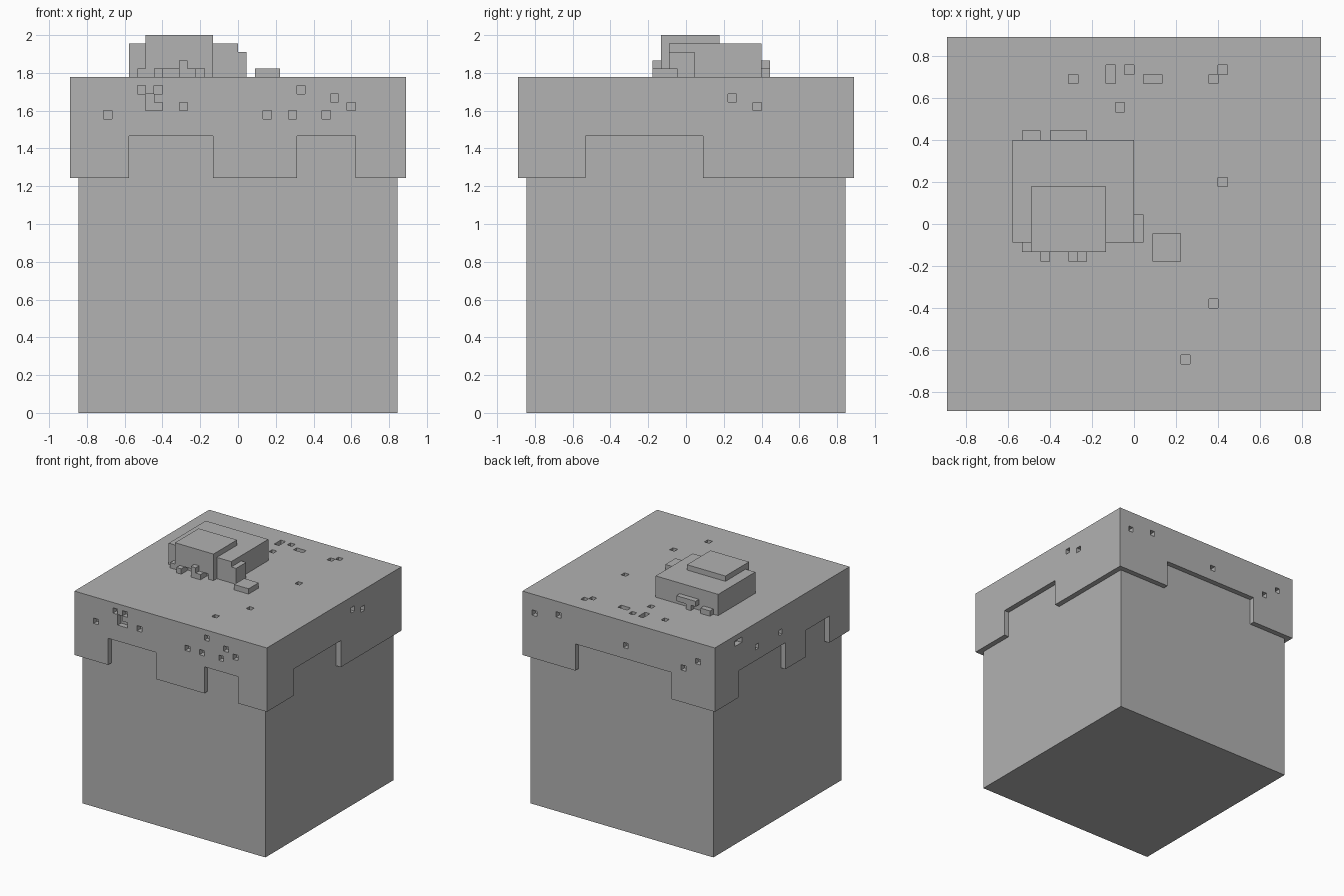
import bpy
import bmesh
from mathutils import Matrix, Vector

default_cube = bpy.data.objects.get("Cube")
if default_cube:
    bpy.data.objects.remove(default_cube, do_unlink=True)

UNIT = 2 / 45          # edge of one small block
HALF = 20              # half width of the cap, in blocks
CAP_LOW, CAP_TOP = 28, 40
NOTCH_TOP = 33

# Single flat material
GREY = (0.445, 0.445, 0.445, 1)
stone = bpy.data.materials.new("stone_grey")
stone.use_nodes = True
stone.diffuse_color = GREY
stone.node_tree.nodes["Principled BSDF"].inputs["Base Color"].default_value = GREY


def add_box(bm, low, high):
    """Add an axis-aligned box, with corners given in block units."""
    low, high = Vector(low) * UNIT, Vector(high) * UNIT
    size = high - low
    place = Matrix.Translation((low + high) / 2) @ Matrix.Diagonal((*size, 1))
    bmesh.ops.create_cube(bm, size=1, matrix=place)


def make_object(name, boxes):
    """Build one object from a list of (low, high) boxes."""
    bm = bmesh.new()
    for low, high in boxes:
        add_box(bm, low, high)
    mesh = bpy.data.meshes.new(name)
    bm.to_mesh(mesh)
    bm.free()
    mesh.materials.append(stone)
    obj = bpy.data.objects.new(name, mesh)
    bpy.context.collection.objects.link(obj)
    return obj


def side_box(side, start, end, bottom, top, shrink=0.003):
    """Box one block deep in a side of the cap, open to the outside."""
    start, end = start + shrink, end - shrink
    bottom, top = bottom + shrink, top - shrink
    inner, outer = HALF - 1, HALF + 1
    if side in ("front", "left"):
        inner, outer = -outer, -inner
    if side in ("front", "back"):
        return (start, inner, bottom), (end, outer, top)
    return (inner, start, bottom), (outer, end, top)


def cut(target, name, boxes):
    """Subtract boxes from the target, then discard the cutter."""
    cutter = make_object(name, boxes)
    cutter.hide_render = True
    mod = target.modifiers.new(name, "BOOLEAN")
    mod.operation = "DIFFERENCE"
    mod.solver = "EXACT"
    mod.use_self = True
    mod.object = cutter
    bpy.context.view_layer.objects.active = target
    bpy.ops.object.modifier_apply(modifier=name)
    bpy.data.objects.remove(cutter, do_unlink=True)


# Main body and overhanging cap
make_object("body", [((-19, -19, 0), (19, 19, CAP_LOW))])
cap = make_object("cap", [((-HALF, -HALF, CAP_LOW), (HALF, HALF, CAP_TOP))])

# Square notches along the lower rim
notches = {
    "front": [(-13, -3), (7, 14)],
    "right": [(-12, 2)],
    "back": [(-11, 9)],
    "left": [(-14, -7), (-1, 13)],
}
cut(cap, "rim_notches", [side_box(side, start, end, CAP_LOW - 1, NOTCH_TOP)
                         for side, spans in notches.items()
                         for start, end in spans])

# Single-block pits in the sides: (position along side, height)
side_pits = {
    "front": [(-16, 35), (-12, 38), (-10, 38), (-7, 36), (3, 35), (6, 35),
              (7, 38), (10, 35), (11, 37), (13, 36)],
    "right": [(5, 37), (8, 36)],
    "back": [(17, 36), (12, 37), (-2, 35), (-14, 34), (-17, 36)],
    "left": [(7, 35), (0, 35)],
}
pits = [side_box(side, pos, pos + 1, height, height + 1)
        for side, cells in side_pits.items() for pos, height in cells]
# Larger pits: a wide one and the foot of an L shape
pits.append(side_box("left", 12, 14, 38, 39))
pits.append(side_box("front", -11, -9, 36, 37))
cut(cap, "side_pits", pits)
cut(cap, "upright_pit", [side_box("front", -11, -10, 36.5, 38)])

# Pits in the top: (x, y, width, depth)
top_pits = [(-7, 15, 1, 1), (-3, 15, 1, 2), (-1, 16, 1, 1), (1, 15, 2, 1),
            (8, 15, 1, 1), (9, 16, 1, 1), (-2, 12, 1, 1), (9, 4, 1, 1),
            (8, -9, 1, 1), (5, -15, 1, 1)]
GAP = 0.003
cut(cap, "top_pits", [((x + GAP, y + GAP, CAP_TOP - 1),
                       (x + w - GAP, y + d - GAP, CAP_TOP + 1))
                      for x, y, w, d in top_pits])


def stack(name, *parts):
    """Parts on the top: (x range, y range, height range above the cap)."""
    make_object(name, [((x[0], y[0], CAP_TOP + z[0]), (x[1], y[1], CAP_TOP + z[1]))
                       for x, y, z in parts])


# Stepped mound on the top
stack("mound", ((-13, 0), (-2, 9), (0, 4)))
stack("mound_top_slab", ((-11, -3), (-3, 4), (1, 5)))
stack("mound_side_step", ((0, 1), (-2, 1), (0, 3)))
stack("loose_tile", ((2, 5), (-4, -1), (0, 1)))

# Feet under the front edge of the slab
FRONT_ROW, FRONT_STEP = (-3, -2), (-4, -3)
stack("front_feet",
      ((-12, -9), FRONT_ROW, (0, 1)),
      ((-7, -5), FRONT_ROW, (0, 1)),
      ((-4, -3), FRONT_ROW, (0, 1)))
stack("front_steps",
      ((-10, -9), FRONT_STEP, (0, 1)),
      ((-7, -6), FRONT_STEP, (0, 2)),
      ((-6, -5), FRONT_STEP, (0, 1)))

# Ledge, its foot and a low step at the back
BACK_ROW = (9, 10)
stack("back_ledge", ((-9, -5), BACK_ROW, (1, 2)))
stack("back_ledge_foot", ((-8, -7), BACK_ROW, (0, 1)))
stack("back_step", ((-12, -10), BACK_ROW, (0, 1)))
